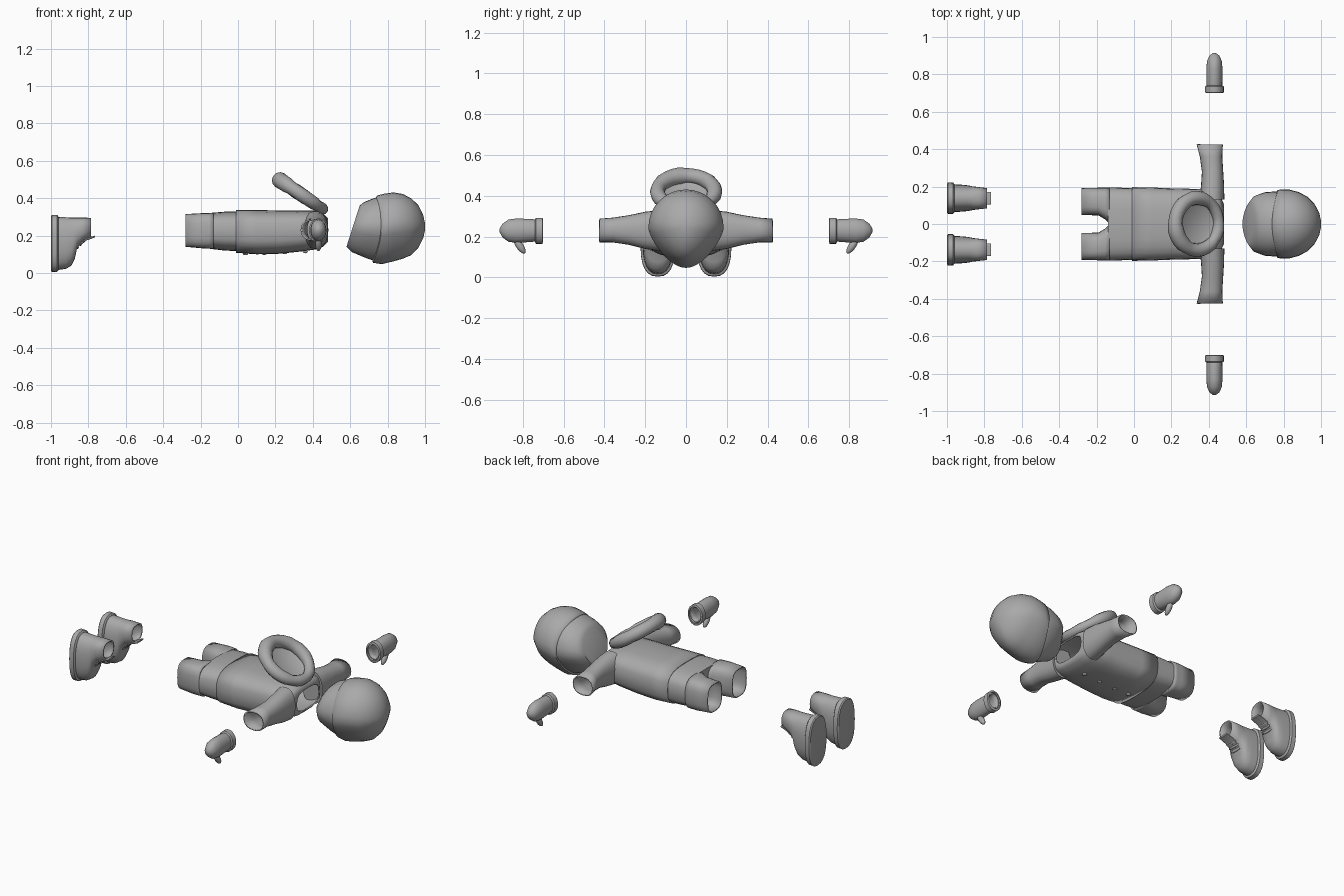
import bpy, bmesh, math, random
from mathutils import Matrix, Vector

random.seed(4)
cube = bpy.data.objects.get("Cube")
if cube:
    bpy.data.objects.remove(cube)

grey = bpy.data.materials.new("plain_grey")
grey.use_nodes = True
colour = (0.4, 0.4, 0.4, 1)
grey.diffuse_color = colour
grey.node_tree.nodes["Principled BSDF"].inputs["Base Color"].default_value = colour


def finish(name, bm, angle=40, wall=0):
    bmesh.ops.recalc_face_normals(bm, faces=bm.faces[:])
    mesh = bpy.data.meshes.new(name)
    bm.to_mesh(mesh)
    bm.free()
    obj = bpy.data.objects.new(name, mesh)
    bpy.context.collection.objects.link(obj)
    mesh.materials.append(grey)
    if wall:
        solid = obj.modifiers.new("wall", "SOLIDIFY")
        solid.thickness, solid.offset = wall, -1
    bpy.ops.object.select_all(action="DESELECT")
    obj.select_set(True)
    bpy.context.view_layer.objects.active = obj
    bpy.ops.object.shade_smooth_by_angle(angle=math.radians(angle))
    return obj


def loft(name, sections, place, power=2, caps=(True, True), wall=0,
         angle=40, pinch=0, seg=24):
    """Sections are (along, low, high, side centre, side radius, slant, wave)."""
    bm = bmesh.new()
    rings = []
    for along, low, high, mid, side, *extra in sections:
        slant, wave = (extra + [0, 0])[:2]
        ring = []
        for i in range(seg):
            a = math.tau * i / seg
            c, s = math.cos(a), math.sin(a)
            u = math.copysign(abs(c) ** (2 / power), c)
            v = math.copysign(abs(s) ** (2 / power), s)
            u *= 1 - pinch * max(0, -v)
            half = (high - low) / 2
            t = along + slant * half * v + wave * c * c
            ring.append(bm.verts.new(place(t, mid + side * u, (low + high) / 2 + half * v)))
        rings.append(ring)
    for r, q in zip(rings, rings[1:]):
        for i in range(seg):
            j = (i + 1) % seg
            bm.faces.new((r[i], r[j], q[j], q[i]))
    for ring, closed in zip((rings[0], rings[-1]), caps):
        if closed:
            bm.faces.new(ring)
    return finish(name, bm, angle, wall)


def lengthwise(t, u, v):
    return (t, u, v)


# Trousers: hips and two open legs that arch together
loft("trouser_hips", [(-.14, .128, .322, 0, .195), (-.07, .12, .328, 0, .194),
                      (.05, .115, .328, 0, .19)], lengthwise, power=3.2)
# Jacket with an open neck
loft("jacket_body", [(-.01, .108, .336, 0, .197), (.1, .1, .336, 0, .195),
                     (.22, .103, .335, 0, .19), (.32, .113, .335, 0, .188),
                     (.41, .125, .333, 0, .185), (.455, .14, .32, 0, .16),
                     (.48, .165, .295, 0, .11)],
     lengthwise, power=3, caps=(False, False), wall=.008)

for side, tag in ((1, "left"), (-1, "right")):
    def leg_place(t, u, v, s=side):
        return (t, s * u, v)

    def arm_place(t, u, v, s=side):
        return (u, s * t, v)

    loft(tag + "_trouser_leg",
         [(-.28, .14, .315, .12, .072), (-.19, .132, .32, .12, .074),
          (-.155, .13, .321, .11, .085), (-.13, .128, .322, .098, .097)],
         leg_place, power=3, caps=(False, False), wall=.008)
    loft(tag + "_sleeve",
         [(.13, .13, .33, .415, .068), (.2, .14, .322, .42, .062),
          (.28, .16, .305, .42, .057), (.36, .172, .293, .412, .06),
          (.425, .172, .288, .405, .07)],
         arm_place, power=2.3, caps=(True, False), wall=.008)

    # Mitten: hollow hand, rolled cuff and thumb
    loft(tag + "_mitten",
         [(.71, .182, .278, .43, .041), (.75, .175, .286, .43, .042),
          (.83, .169, .289, .43, .043), (.87, .175, .284, .43, .04),
          (.9, .197, .262, .43, .027), (.913, .222, .24, .43, .009)],
         arm_place, caps=(False, True), wall=.008)
    loft(tag + "_mitten_cuff",
         [(.73, .185, .278, .43, .038), (.7, .18, .28, .43, .041),
          (.703, .165, .292, .43, .05), (.735, .165, .292, .43, .05),
          (.741, .176, .284, .43, .043)],
         arm_place, caps=(False, False))
    bm = bmesh.new()
    bmesh.ops.create_uvsphere(bm, u_segments=14, v_segments=8, radius=1)
    bm.transform(Matrix.Translation((.43, side * .815, .155))
                 @ Matrix.Rotation(side * math.radians(-35), 4, "X")
                 @ Matrix.Diagonal((.017, .018, .045, 1)))
    finish(tag + "_mitten_thumb", bm, 60)

    # Boot: sole, hollow upper, tongue and laces
    def boot_place(t, u, v, s=side):
        return (t, s * (.138 + u), v)

    loft(tag + "_boot_sole",
         [(-1, .012, .305, 0, .078), (-.994, .004, .31, 0, .085),
          (-.967, .006, .31, 0, .084), (-.96, .016, .302, 0, .074)],
         boot_place, power=2.5)
    loft(tag + "_boot_upper",
         [(-.965, .016, .3, 0, .074), (-.92, .022, .298, 0, .072),
          (-.89, .04, .297, 0, .069), (-.873, .075, .296, 0, .066),
          (-.862, .125, .296, 0, .063), (-.835, .165, .296, 0, .06),
          (-.785, .19, .295, 0, .054)],
         boot_place, power=2.4, caps=(True, False), wall=.008)
    loft(tag + "_boot_tongue",
         [(-.86, .135, .15, 0, .03), (-.81, .174, .186, 0, .035),
          (-.765, .19, .2, 0, .033)],
         boot_place, power=4)
    for n in range(4):
        bm = bmesh.new()
        bmesh.ops.create_uvsphere(bm, u_segments=10, v_segments=6, radius=1)
        bm.transform(Matrix.Translation((-.874 + .016 * n, side * .138, .122 + .016 * n))
                     @ Matrix.Diagonal((.007, .042, .01, 1)))
        finish(f"{tag}_boot_lace_{n + 1}", bm, 60)

# Buttons down the jacket front
for n, x in enumerate((.04, .14, .25, .36)):
    bm = bmesh.new()
    bmesh.ops.create_uvsphere(bm, u_segments=12, v_segments=6, radius=1)
    bm.transform(Matrix.Translation((x, 0, .103 + .04 * max(0, x - .1)))
                 @ Matrix.Diagonal((.014, .014, .008, 1)))
    finish(f"jacket_button_{n + 1}", bm, 60)

# Hood: lumpy trim ring with a shallow lining, leaning back
lean = Matrix.Translation((.337, 0, .42)) @ Matrix.Rotation(math.radians(34), 4, "Y")
bm = bmesh.new()
rings = []
for i in range(28):
    a = math.tau * i / 28
    lump = random.uniform(.9, 1.08)
    ring = []
    for k in range(12):
        b = math.tau * k / 12
        tube = lump * (.036 - .005 * math.cos(a))
        r = .14 + tube * math.cos(b)
        ring.append(bm.verts.new(lean @ Vector((r * math.cos(a), r * math.sin(a),
                                                tube * math.sin(b)))))
    rings.append(ring)
for i, ring in enumerate(rings):
    after = rings[(i + 1) % len(rings)]
    for k in range(12):
        j = (k + 1) % 12
        bm.faces.new((ring[k], ring[j], after[j], after[k]))
finish("hood_trim", bm, 50)

bm = bmesh.new()
bmesh.ops.create_cone(bm, cap_ends=True, segments=28, radius1=.09, radius2=.125, depth=.02)
bmesh.ops.delete(bm, geom=[f for f in bm.faces if f.normal.z > .9], context="FACES")
bm.transform(lean @ Matrix.Translation((0, 0, -.016)))
finish("hood_lining", bm, 40)

# Head with a slanted neck, and a close cap ending in a point at the front
loft("head", [(.615, .14, .36, 0, .115, .32), (.64, .112, .378, 0, .148, .24),
              (.7, .08, .396, 0, .17, .1), (.76, .055, .41, 0, .174),
              (.82, .075, .415, 0, .17)],
     lengthwise, power=2.1, pinch=.35, seg=32)
loft("cap", [(.728, .068, .405, 0, .173, .06, .035), (.732, .055, .414, 0, .182, .06, .035),
             (.775, .047, .424, 0, .185, .04, .02), (.83, .062, .431, 0, .184),
             (.88, .076, .423, 0, .171), (.925, .095, .4, 0, .147),
             (.965, .136, .362, 0, .108), (.99, .185, .31, 0, .06),
             (1, .23, .265, 0, .018)],
     lengthwise, pinch=.3, angle=60, seg=32)
